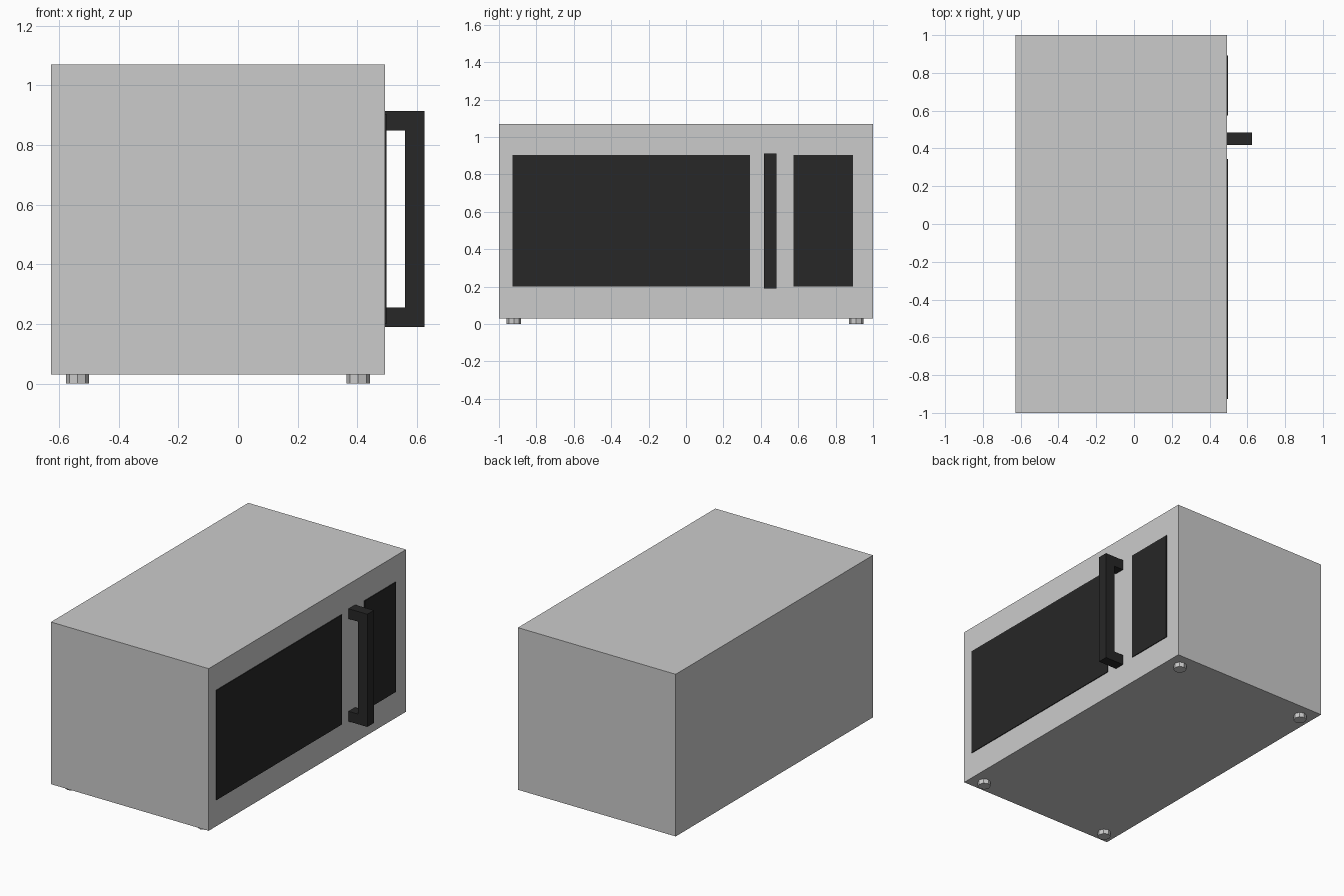
import bpy
import bmesh
from mathutils import Vector

if "Cube" in bpy.data.objects:
    bpy.data.objects.remove(bpy.data.objects["Cube"])

black = bpy.data.materials.new("black_plastic")
black.diffuse_color = (0.02, 0.02, 0.02, 1)
black.use_nodes = True
black.node_tree.nodes["Principled BSDF"].inputs["Base Color"].default_value = black.diffuse_color


def finish(name, bm, material=None):
    bmesh.ops.recalc_face_normals(bm, faces=bm.faces)
    mesh = bpy.data.meshes.new(name)
    bm.to_mesh(mesh)
    bm.free()
    obj = bpy.data.objects.new(name, mesh)
    bpy.context.collection.objects.link(obj)
    if material:
        mesh.materials.append(material)
    return obj


def box(name, x, y, z, material=None):
    """Box given by its (min, max) range on each axis."""
    bm = bmesh.new()
    bmesh.ops.create_cube(bm, size=1)
    for v in bm.verts:
        v.co = Vector(r[0] if c < 0 else r[1] for c, r in zip(v.co, (x, y, z)))
    return finish(name, bm, material)


FRONT = 0.492   # plane of the door face

# Casing
box("casing", (-0.627, FRONT), (-1, 1), (0.03, 1.07))

# Door window and control panel, thin plates on the door face
box("door_window", (FRONT, 0.497), (-0.927, 0.343), (0.20, 0.904), black)
box("control_panel", (FRONT, 0.497), (0.575, 0.893), (0.20, 0.904), black)

# Handle: C-shaped side profile extruded across y
profile = [(FRONT, 0.19), (0.625, 0.19), (0.625, 0.913), (FRONT, 0.913),
           (FRONT, 0.848), (0.559, 0.848), (0.559, 0.255), (FRONT, 0.255)]
bm = bmesh.new()
face = bm.faces.new([bm.verts.new((x, 0.418, z)) for x, z in profile])
ext = bmesh.ops.extrude_face_region(bm, geom=[face])
bmesh.ops.translate(bm, vec=(0, 0.066, 0),
                    verts=[g for g in ext["geom"] if isinstance(g, bmesh.types.BMVert)])
finish("door_handle", bm, black)

# Four short round feet
for x, side in ((-0.538, "back"), (0.403, "front")):
    for y, hand in ((-0.92, "left"), (0.91, "right")):
        bm = bmesh.new()
        bmesh.ops.create_cone(bm, cap_ends=True, segments=8,
                              radius1=0.039, radius2=0.039, depth=0.03)
        bmesh.ops.translate(bm, vec=(x, y, 0.015), verts=bm.verts)
        finish(f"foot_{side}_{hand}", bm)
